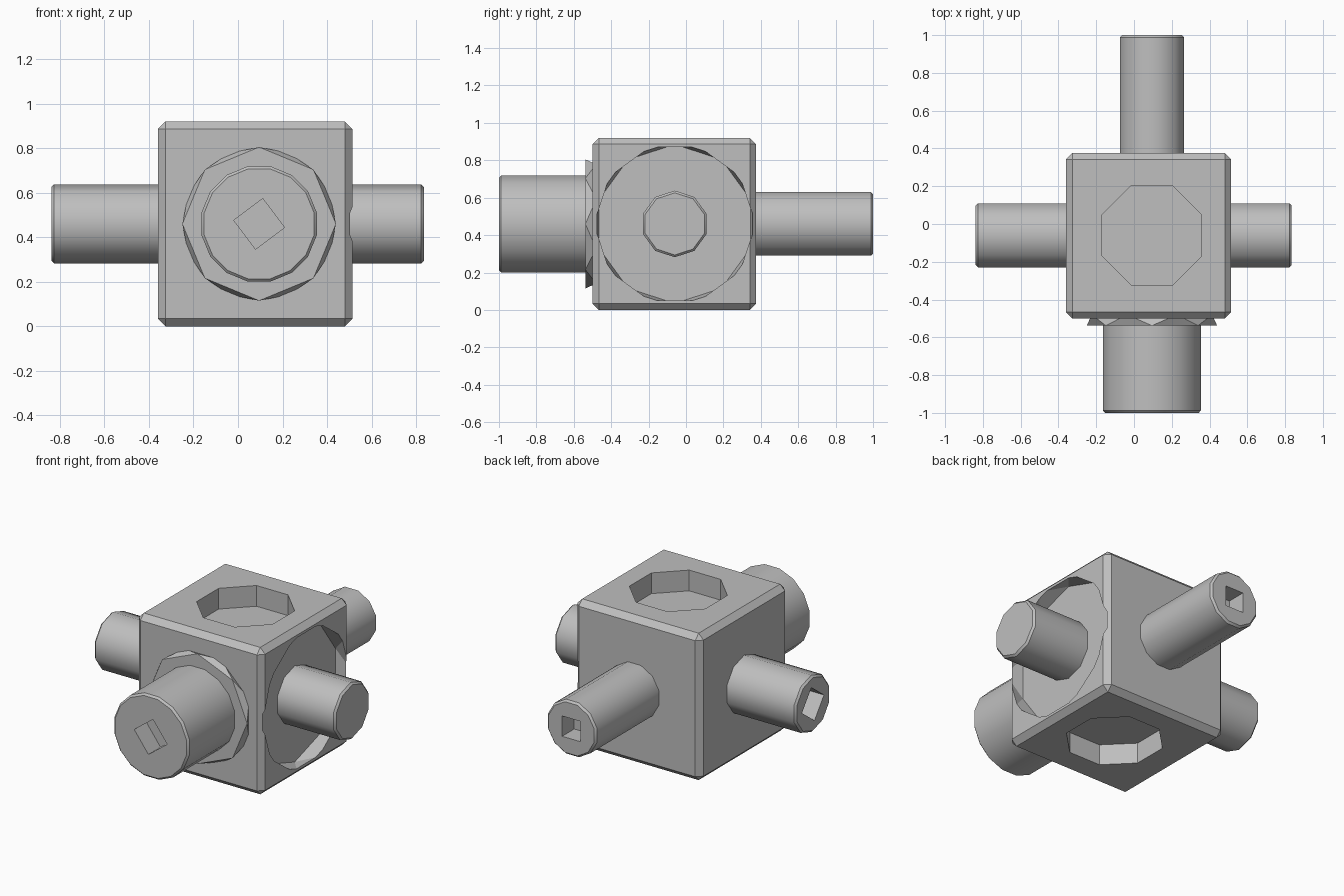
import bpy, bmesh
from math import radians, cos, sin, pi
from mathutils import Matrix, Vector

default = bpy.data.objects.get("Cube")
if default:
    bpy.data.objects.remove(default)

GREY = (0.52, 0.52, 0.52, 1)
metal = bpy.data.materials.new("plain_grey")
metal.use_nodes = True
metal.diffuse_color = GREY
metal.node_tree.nodes["Principled BSDF"].inputs["Base Color"].default_value = GREY

CENTRE = Vector((0.095, -0.06, 0.46))


def finish(bm, name):
    bmesh.ops.recalc_face_normals(bm, faces=bm.faces)
    mesh = bpy.data.meshes.new(name)
    bm.to_mesh(mesh)
    bm.free()
    mesh.materials.append(metal)
    obj = bpy.data.objects.new(name, mesh)
    bpy.context.collection.objects.link(obj)
    return obj


def prism(name, direction, start, end, radius, sides, turn=0, twist=0, chamfer=0):
    """Prism along one of the block's axes, start and end measured from its centre."""
    direction = Vector(direction)
    up = Vector((0, 1, 0)) if direction.z else Vector((0, 0, 1))
    side = up.cross(direction)
    rings = [(start, radius, 0), (end - chamfer, radius, twist)]
    if chamfer:
        rings.append((end, radius - chamfer, twist))
    bm = bmesh.new()
    loops = []
    for along, r, spin in rings:
        angles = [radians(turn + spin) + 2 * pi * i / sides for i in range(sides)]
        loops.append([bm.verts.new(CENTRE + direction * along + (side * cos(a) + up * sin(a)) * r)
                      for a in angles])
    for low, high in zip(loops, loops[1:]):
        for i in range(sides):
            j = (i + 1) % sides
            if twist:
                bm.faces.new((low[i], low[j], high[i]))
                bm.faces.new((low[j], high[j], high[i]))
            else:
                bm.faces.new((low[i], low[j], high[j], high[i]))
    bm.faces.new(loops[0])
    bm.faces.new(loops[-1])
    return finish(bm, name)


def cut(target, cutter):
    mod = target.modifiers.new("cut", "BOOLEAN")
    mod.operation = "DIFFERENCE"
    mod.solver = "EXACT"
    mod.object = cutter
    bpy.context.view_layer.objects.active = target
    bpy.ops.object.modifier_apply(modifier=mod.name)
    bpy.data.objects.remove(cutter)


def smooth(obj):
    bpy.ops.object.select_all(action="DESELECT")
    obj.select_set(True)
    bpy.context.view_layer.objects.active = obj
    bpy.ops.object.shade_smooth_by_angle(angle=radians(38))


# Chamfered central block
bm = bmesh.new()
bmesh.ops.create_cube(bm, size=1, matrix=Matrix.Translation((0.077, -0.0625, 0.46))
                      @ Matrix.Diagonal((0.875, 0.875, 0.92, 1)))
bmesh.ops.bevel(bm, geom=bm.edges[:], offset=0.034, segments=1, affect="EDGES")
block = finish(bm, "central_block")

# Octagonal pockets above and below, wide shallow recess on the left side
for sign in (1, -1):
    cut(block, prism("pocket_cutter", (0, 0, sign), 0.33, 0.6, 0.285, 8, turn=22.5))
cut(block, prism("recess_cutter", (1, 0, 0), 0.34, 0.45, 0.425, 10, turn=90, twist=18))

# Faceted collar behind the front shaft
prism("front_collar", (0, -1, 0), 0.42, 0.478, 0.345, 8, turn=22.5, twist=22.5)

# Shafts: name, direction, start, end, radius, sides, socket radius, socket turn
SHAFTS = (
    ("front_shaft", (0, -1, 0), 0.40, 0.94, 0.264, 16, 0.115, -8),
    ("back_shaft", (0, 1, 0), 0.40, 1.06, 0.176, 12, 0.09, 45),
    ("left_shaft", (1, 0, 0), 0.30, 0.74, 0.178, 10, 0, 0),
    ("right_shaft", (-1, 0, 0), 0.42, 0.933, 0.178, 10, 0.11, 8),
)
for name, direction, start, end, radius, sides, socket, turn in SHAFTS:
    shaft = prism(name, direction, start, end, radius, sides, turn=180 / sides, chamfer=0.012)
    if socket:
        cut(shaft, prism("socket_cutter", direction, end - 0.12, end + 0.05, socket, 4, turn=turn))
    smooth(shaft)
